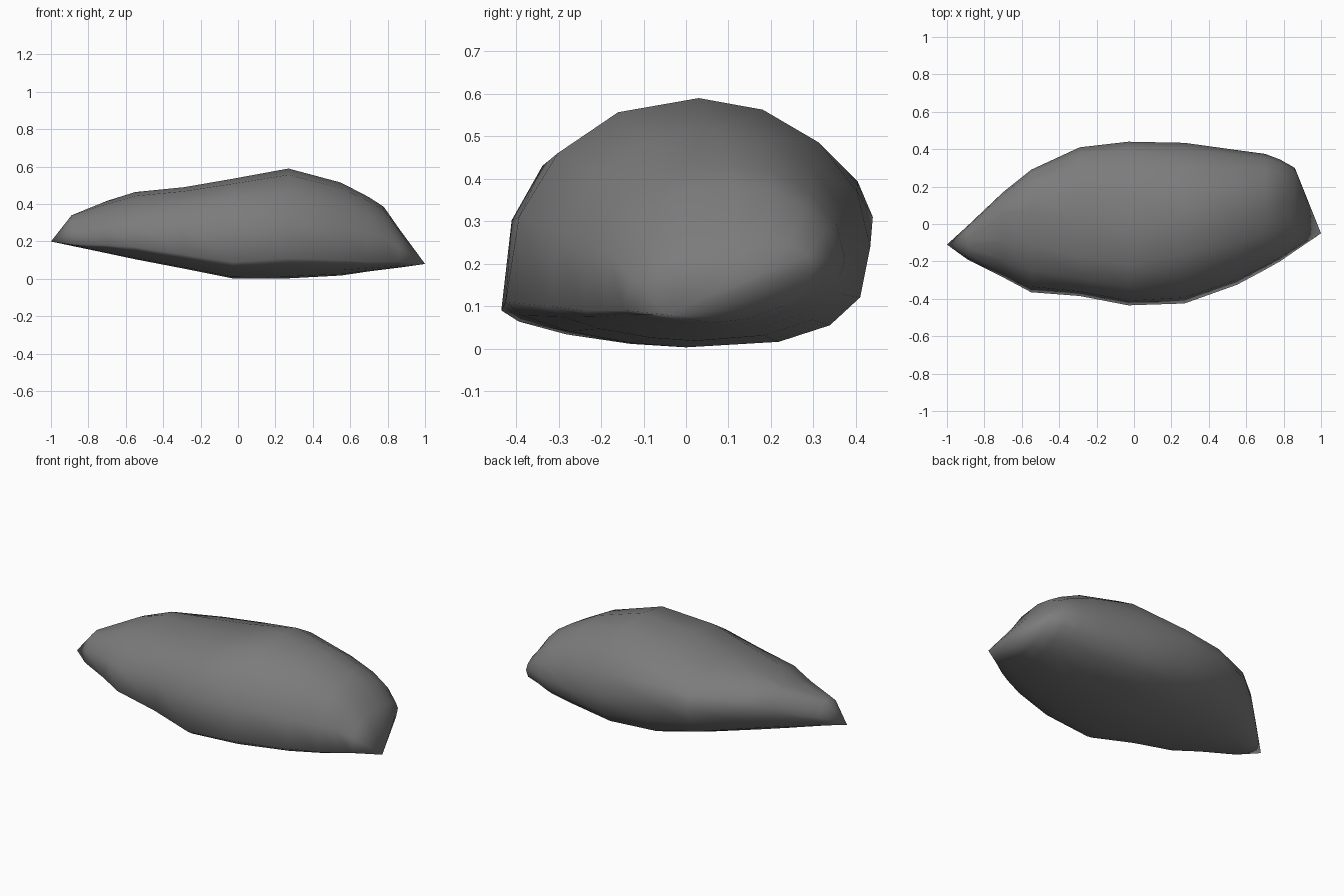
import bpy, bmesh, math

if "Cube" in bpy.data.objects:
    bpy.data.objects.remove(bpy.data.objects["Cube"])

# Cross-sections along the boulder:
# x, front edge (y, z), crest (y, z), back edge (y, z), underside (y, z),
# fullness of the upper front and the lower back
SECTIONS = [
    (-0.89, -0.19, 0.185, -0.08, 0.340, -0.01, 0.25, -0.10, 0.177, 2.2, 1.9),
    (-0.70, -0.285, 0.18, 0.06, 0.417, 0.17, 0.30, -0.07, 0.137, 2.2, 1.9),
    (-0.55, -0.365, 0.17, 0.07, 0.464, 0.29, 0.32, -0.05, 0.105, 2.2, 1.9),
    (-0.29, -0.385, 0.13, 0.02, 0.490, 0.41, 0.31, -0.02, 0.055, 2.6, 2.2),
    (-0.03, -0.435, 0.09, -0.02, 0.535, 0.44, 0.31, 0.00, 0.003, 2.6, 2.6),
    (0.27, -0.425, 0.11, 0.03, 0.590, 0.434, 0.24, 0.00, 0.003, 2.2, 2.8),
    (0.55, -0.325, 0.10, 0.07, 0.515, 0.395, 0.21, 0.02, 0.018, 2.2, 2.3),
    (0.70, -0.245, 0.09, 0.10, 0.437, 0.375, 0.21, 0.06, 0.040, 2.3, 2.1),
    (0.78, -0.20, 0.09, 0.11, 0.385, 0.345, 0.21, 0.06, 0.050, 2.4, 1.9),
    (0.86, -0.145, 0.09, 0.12, 0.270, 0.30, 0.19, 0.06, 0.060, 2.5, 1.9),
]
LEFT_TIP = (-1.0, -0.11, 0.20)
RIGHT_TIP = (1.0, -0.05, 0.08)
STEPS = 4  # points per quarter of a section


def quarter(apex, side, power, reverse):
    """Rounded quarter from an apex (top or bottom) out to a side edge."""
    pts = []
    for i in range(STEPS + 1):
        a = math.pi / 2 * i / STEPS
        u = max(0.0, math.sin(a)) ** (2 / power)
        v = max(0.0, math.cos(a)) ** (2 / power)
        pts.append((apex[0] + (side[0] - apex[0]) * u,
                    side[1] + (apex[1] - side[1]) * v))
    if reverse:
        pts.reverse()
    return pts[:-1]


def ring(sec):
    x = sec[0]
    front, top, back, under = sec[1:3], sec[3:5], sec[5:7], sec[7:9]
    pts = (quarter(top, front, sec[9], False) + quarter(under, front, 1.6, True)
           + quarter(under, back, sec[10], False) + quarter(top, back, 1.95, True))
    return [(x, y, z) for y, z in pts]


# Boulder skin lofted between two pointed ends
bm = bmesh.new()
rings = [[bm.verts.new(p) for p in ring(s)] for s in SECTIONS]
n = len(rings[0])
for a, b in zip(rings, rings[1:]):
    for i in range(n):
        j = (i + 1) % n
        bm.faces.new((a[i], a[j], b[j], b[i]))
for loop, tip in ((rings[0], LEFT_TIP), (rings[-1], RIGHT_TIP)):
    t = bm.verts.new(tip)
    for i in range(n):
        bm.faces.new((loop[i], loop[(i + 1) % n], t))
bmesh.ops.recalc_face_normals(bm, faces=bm.faces[:])
for f in bm.faces:
    f.smooth = True

mesh = bpy.data.meshes.new("boulder")
bm.to_mesh(mesh)
bm.free()
boulder = bpy.data.objects.new("boulder", mesh)
bpy.context.collection.objects.link(boulder)

# Single stone colour
stone = bpy.data.materials.new("grey stone")
stone.diffuse_color = (0.2, 0.2, 0.2, 1)
stone.use_nodes = True
stone.node_tree.nodes["Principled BSDF"].inputs["Base Color"].default_value = stone.diffuse_color
mesh.materials.append(stone)
